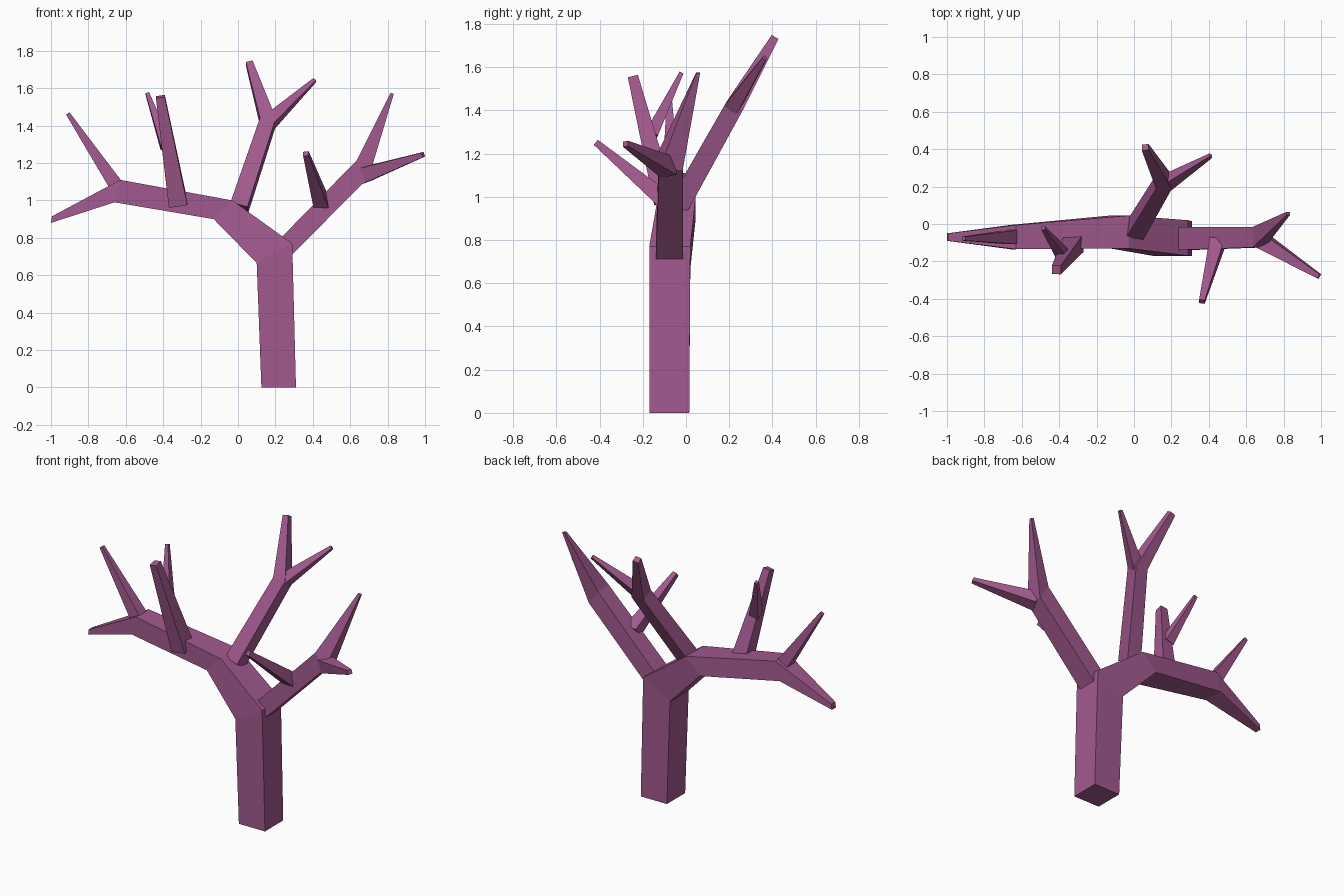
import bpy, bmesh
from mathutils import Vector

if "Cube" in bpy.data.objects:
    bpy.data.objects.remove(bpy.data.objects["Cube"])

bark = bpy.data.materials.new("bark")
bark.diffuse_color = (0.36, 0.10, 0.27, 1)
bark.use_nodes = True
bark.node_tree.nodes["Principled BSDF"].inputs["Base Color"].default_value = bark.diffuse_color


def skin(name, rings):
    """Join successive four-cornered rings into a capped, flat-shaded limb."""
    bm = bmesh.new()
    loops = [[bm.verts.new(p) for p in r] for r in rings]
    for a, b in zip(loops, loops[1:]):
        for i in range(4):
            j = (i + 1) % 4
            bm.faces.new((a[i], a[j], b[j], b[i]))
    bm.faces.new(loops[0])
    bm.faces.new(loops[-1])
    bmesh.ops.recalc_face_normals(bm, faces=bm.faces)
    mesh = bpy.data.meshes.new(name)
    bm.to_mesh(mesh)
    bm.free()
    mesh.materials.append(bark)
    obj = bpy.data.objects.new(name, mesh)
    bpy.context.collection.objects.link(obj)


def limb(name, sections):
    """Limb bending in the xz plane; section = two xz points and a y range."""
    skin(name, [[(xa, y0, za), (xb, y0, zb), (xb, y1, zb), (xa, y1, za)]
                for xa, za, xb, zb, y0, y1 in sections])


def twig(name, stops, ref=(1, 0, 0)):
    """Tapered square twig; stop = centre x, y, z and width."""
    pts = [Vector(s[:3]) for s in stops]
    rings = []
    for i, (p, s) in enumerate(zip(pts, stops)):
        t = Vector()
        if i > 0:
            t += (p - pts[i - 1]).normalized()
        if i < len(pts) - 1:
            t += (pts[i + 1] - p).normalized()
        t.normalize()
        v = t.cross(Vector(ref)).normalized()
        u = v.cross(t)
        h = s[3] / 2
        rings.append([p + u * a * h + v * b * h
                      for a, b in ((-1, -1), (1, -1), (1, 1), (-1, 1))])
    skin(name, rings)


# Trunk continuing into the long left bough
limb("trunk", [
    (0.125, 0.0, 0.31, 0.0, -0.17, 0.015),
    (0.10, 0.665, 0.29, 0.77, -0.17, 0.02),
    (-0.13, 0.90, -0.03, 1.0, -0.13, 0.045),
    (-0.66, 0.99, -0.63, 1.11, -0.135, -0.005),
    (-1.0, 0.88, -0.995, 0.915, -0.09, -0.05)])

# Right bough
limb("right_bough", [
    (0.22, 0.79, 0.29, 0.71, -0.14, -0.015),
    (0.635, 1.215, 0.70, 1.125, -0.125, -0.015),
    (0.815, 1.575, 0.833, 1.57, 0.047, 0.065)])

# Centre branch and its fork
twig("centre_branch", [(0.005, -0.035, 0.955, 0.095),
                       (0.16, 0.225, 1.42, 0.085),
                       (0.06, 0.41, 1.735, 0.037)])
twig("centre_fork", [(0.165, 0.215, 1.415, 0.07), (0.41, 0.365, 1.643, 0.02)])

# Small twigs
Y = (0, 1, 0)
twig("left_upper_twig", [(-0.655, -0.07, 1.085, 0.075), (-0.91, -0.078, 1.465, 0.022)], Y)
twig("left_front_twig", [(-0.32, -0.10, 0.98, 0.10), (-0.415, -0.245, 1.555, 0.048)])
twig("left_front_fork", [(-0.385, -0.16, 1.29, 0.06), (-0.485, -0.022, 1.572, 0.02)])
twig("right_front_twig", [(0.445, -0.10, 0.985, 0.08), (0.363, -0.415, 1.25, 0.03)])
twig("right_outer_twig", [(0.67, -0.08, 1.135, 0.085), (0.99, -0.28, 1.245, 0.026)], Y)
